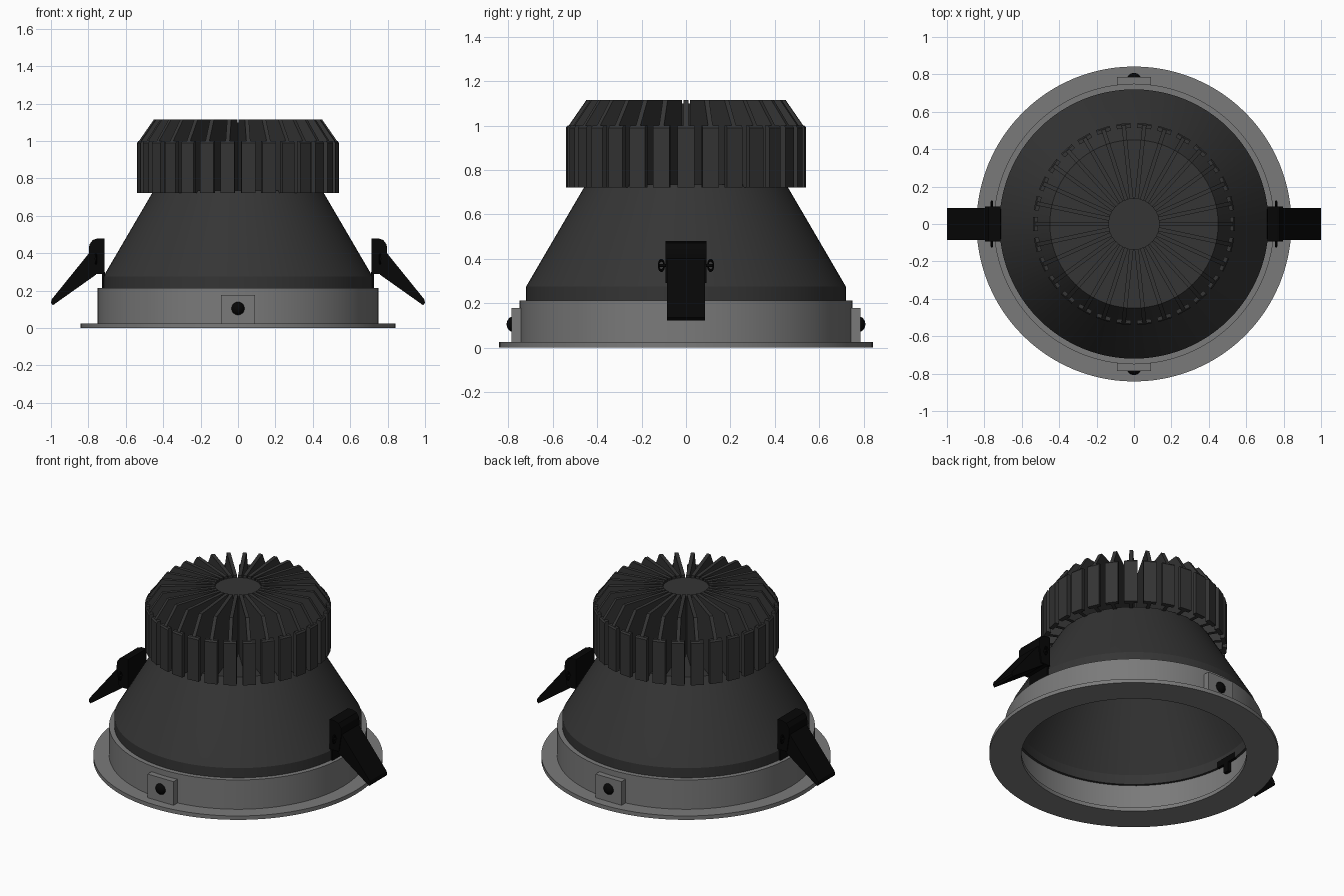
import bpy, bmesh, math
from mathutils import Matrix, Vector

cube = bpy.data.objects.get("Cube")
if cube:
    bpy.data.objects.remove(cube)


def material(name, value):
    mat = bpy.data.materials.new(name)
    mat.use_nodes = True
    colour = (value, value, value, 1)
    mat.diffuse_color = colour
    mat.node_tree.nodes["Principled BSDF"].inputs["Base Color"].default_value = colour
    return mat


grey = material("trim grey", 0.195)
charcoal = material("housing charcoal", 0.035)
black = material("clip black", 0.002)


def finish(name, bm, mat, smooth=True):
    bmesh.ops.remove_doubles(bm, verts=bm.verts, dist=0.00001)
    bmesh.ops.recalc_face_normals(bm, faces=bm.faces)
    mesh = bpy.data.meshes.new(name)
    bm.to_mesh(mesh)
    bm.free()
    mesh.materials.append(mat)
    obj = bpy.data.objects.new(name, mesh)
    bpy.context.collection.objects.link(obj)
    if smooth:
        bpy.ops.object.select_all(action="DESELECT")
        obj.select_set(True)
        bpy.context.view_layer.objects.active = obj
        bpy.ops.object.shade_smooth_by_angle(angle=math.radians(25))
    return obj


def lathe(name, profile, mat, steps=96):
    """Spin a closed (radius, height) outline around z."""
    bm = bmesh.new()
    verts = [bm.verts.new((r, 0, z)) for r, z in profile]
    edges = [bm.edges.new((verts[i], verts[(i + 1) % len(verts)]))
             for i in range(len(verts))
             if profile[i][0] + profile[(i + 1) % len(verts)][0] > 0]
    bmesh.ops.spin(bm, geom=verts + edges, cent=(0, 0, 0), axis=(0, 0, 1),
                   angle=math.tau, steps=steps, use_duplicate=False)
    return finish(name, bm, mat)


def add_prism(bm, outline, half, matrix=Matrix()):
    """Extrude an (x, z) outline symmetrically along y."""
    near = [bm.verts.new(matrix @ Vector((x, -half, z))) for x, z in outline]
    far = [bm.verts.new(matrix @ Vector((x, half, z))) for x, z in outline]
    bm.faces.new(near)
    bm.faces.new(far[::-1])
    for i in range(len(outline)):
        j = (i + 1) % len(outline)
        bm.faces.new((near[i], far[i], far[j], near[j]))


def rect(x0, x1, z0, z1):
    return [(x0, z0), (x1, z0), (x1, z1), (x0, z1)]


# Trim ring: flat flange with a thin-walled collar standing on it
lathe("trim_ring", [(0.655, 0), (0.842, 0), (0.842, 0.025), (0.75, 0.025),
                    (0.75, 0.213), (0.72, 0.213), (0.72, 0.025), (0.655, 0.025)], grey)

# Thin conical housing, open at the bottom
lathe("housing", [(0.72, 0.208), (0.72, 0.275), (0.46, 0.72), (0.45, 0.735), (0, 0.735),
                  (0, 0.715), (0.445, 0.715), (0.705, 0.27), (0.705, 0.208)], charcoal)

# Heat sink: hub and radial fins with flanged outer ends
lathe("heat_sink_hub", [(0, 0.73), (0.138, 0.73), (0.138, 1.1), (0, 1.1)], charcoal, 60)
FINS = 30
fin = [(0.134, 0.722), (0.53, 0.722), (0.53, 1.0), (0.45, 1.115), (0.134, 1.115)]
flange = [(0.513, 0.722), (0.54, 0.722), (0.54, 0.99), (0.533, 1.0), (0.513, 1.0)]
bm = bmesh.new()
for i in range(FINS):
    turn = Matrix.Rotation(math.tau * i / FINS, 4, "Z")
    add_prism(bm, fin, 0.011, turn)
    add_prism(bm, flange, 0.038, turn)
finish("heat_sink_fins", bm, charcoal, False)

# Screw bosses at front and back
for side, label in ((-1, "front"), (1, "back")):
    bm = bmesh.new()
    add_prism(bm, rect(-0.092, 0.092, 0.025, 0.177), 0.03,
              Matrix.Translation((0, side * 0.755, 0)))
    finish(label + "_boss", bm, grey, False)
    bm = bmesh.new()
    bmesh.ops.create_uvsphere(bm, u_segments=24, v_segments=16, radius=0.038,
                              matrix=Matrix.Translation((0, side * 0.77, 0.105)))
    finish(label + "_screw", bm, black)

# Spring clips on both sides
body = [(0.715, 0.29), (0.715, 0.48), (0.75, 0.48), (0.778, 0.47), (0.795, 0.445),
        (0.797, 0.4), (0.78, 0.29)]
arm = [(0.77, 0.43), (0.797, 0.4), (0.995, 0.155), (1.0, 0.135), (0.99, 0.122), (0.76, 0.285)]
for side, label in ((1, "left"), (-1, "right")):
    turn = Matrix.Rotation(0 if side == 1 else math.pi, 4, "Z")
    bm = bmesh.new()
    add_prism(bm, body, 0.093, turn)
    add_prism(bm, rect(0.712, 0.728, 0.21, 0.3), 0.08, turn)
    finish(label + "_clip_body", bm, black)
    bm = bmesh.new()
    add_prism(bm, arm, 0.085, turn)
    finish(label + "_clip_arm", bm, black, False)

    # Axle through the clip, with a wire loop at each end
    bm = bmesh.new()
    bmesh.ops.create_cone(bm, cap_ends=True, segments=12, radius1=0.007, radius2=0.007, depth=0.24,
                          matrix=Matrix.Translation((side * 0.76, 0, 0.37))
                          @ Matrix.Rotation(math.pi / 2, 4, "X"))
    finish(label + "_axle", bm, black)
    for end in (-1, 1):
        bpy.ops.mesh.primitive_torus_add(
            location=(side * 0.76, end * 0.111, 0.37), rotation=(0, math.pi / 2, 0),
            major_radius=0.018, minor_radius=0.005, major_segments=20, minor_segments=8)
        loop = bpy.context.object
        loop.name = label + "_spring_loop"
        loop.scale = (1.3, 0.7, 1)
        loop.data.materials.append(black)
        bpy.ops.object.shade_smooth_by_angle()

    # T-shaped foot showing on the inner wall
    bm = bmesh.new()
    add_prism(bm, rect(0.698, 0.715, 0.205, 0.245), 0.08, turn)
    add_prism(bm, rect(0.698, 0.722, 0.145, 0.205), 0.02, turn)
    finish(label + "_clip_foot", bm, black, False)
